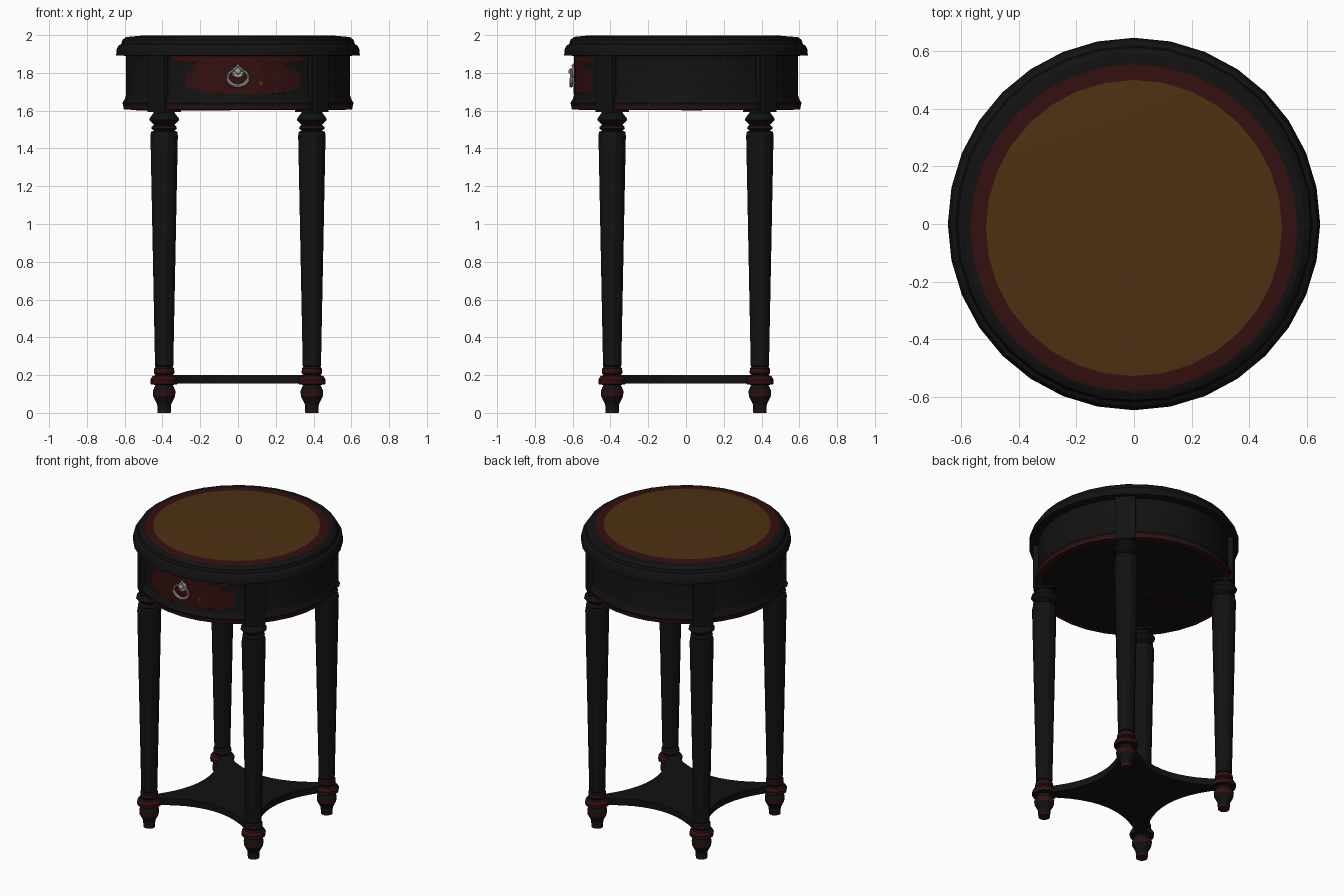
import bpy, bmesh, math
from mathutils import Matrix, Vector

if "Cube" in bpy.data.objects:
    bpy.data.objects.remove(bpy.data.objects["Cube"])

def material(name, r, g, b):
    m = bpy.data.materials.new(name)
    m.diffuse_color = (r, g, b, 1)
    m.use_nodes = True
    m.node_tree.nodes["Principled BSDF"].inputs["Base Color"].default_value = m.diffuse_color
    return m

BLACK = material("black paint", 0.006, 0.006, 0.006)
RED = material("dark red wear", 0.034, 0.005, 0.005)
BROWN = material("brown top", 0.076, 0.030, 0.006)
METAL = material("pale metal", 0.42, 0.40, 0.35)
PALETTE = [BLACK, RED, BROWN, METAL]
K, R, B, M = range(4)

def finish(name, bm, smooth=None):
    bmesh.ops.recalc_face_normals(bm, faces=bm.faces)
    me = bpy.data.meshes.new(name)
    bm.to_mesh(me)
    bm.free()
    for m in PALETTE:
        me.materials.append(m)
    ob = bpy.data.objects.new(name, me)
    bpy.context.collection.objects.link(ob)
    if smooth:
        bpy.ops.object.select_all(action='DESELECT')
        ob.select_set(True)
        bpy.context.view_layer.objects.active = ob
        bpy.ops.object.shade_smooth_by_angle(angle=math.radians(smooth))
    return ob

def lathe(name, profile, sides, at=(0, 0), smooth=None, phase=0):
    """profile: (radius, z, colour of the band above, optional y shift)"""
    bm = bmesh.new()
    rings = []
    for p in profile:
        dy = p[3] if len(p) > 3 else 0
        rings.append([bm.verts.new((at[0] + p[0] * math.cos(phase + math.tau * i / sides),
                                    at[1] + dy + p[0] * math.sin(phase + math.tau * i / sides), p[1]))
                      for i in range(sides)])
    for p, a, b in zip(profile, rings, rings[1:]):
        for i in range(sides):
            j = (i + 1) % sides
            bm.faces.new((a[i], a[j], b[j], b[i])).material_index = p[2]
    bm.faces.new(rings[0]).material_index = profile[0][2]
    bm.faces.new(rings[-1]).material_index = profile[-1][2]
    return finish(name, bm, smooth)

SIDES = 32
# round top with a worn red ring and a brown field
lathe("table_top", [(0.58, 1.89, K), (0.645, 1.892, K), (0.643, 1.925, K), (0.632, 1.945, K),
                    (0.618, 1.953, K), (0.612, 1.975, K), (0.592, 1.99, K),
                    (0.567, 1.992, R, -0.014), (0.513, 1.997, B, -0.014)], SIDES, smooth=30)

# drum apron with flared foot moulding
lathe("apron", [(0.565, 1.612, K), (0.605, 1.61, R), (0.608, 1.627, K), (0.612, 1.64, K),
                (0.60, 1.66, K), (0.592, 1.685, K), (0.592, 1.892, K)], SIDES, smooth=30)
lathe("apron_bottom_rim", [(0.57, 1.606, R), (0.604, 1.606, R), (0.604, 1.611, R)], SIDES)
lathe("apron_bottom_panel", [(0.568, 1.604, K), (0.568, 1.61, K)], SIDES)

# worn stripe under the drum
bm = bmesh.new()
bmesh.ops.create_cube(bm, size=1, matrix=Matrix.Translation((-0.29, 0.03, 1.603))
                      @ Matrix.Rotation(math.radians(-9), 4, 'Z') @ Matrix.Diagonal((0.5, 0.03, 0.004, 1)))
for f in bm.faces:
    f.material_index = R
finish("underside_stripe", bm)

# worn red drawer front, wrapped on the facets of the drum
def on_drum(x, z, lift):
    a = math.asin(x / 0.592)
    step = math.tau / SIDES
    off = (a % step) - step / 2
    r = 0.592 * math.cos(step / 2) / math.cos(off) + lift
    return (r * math.sin(a), -r * math.cos(a), z)

rows = [(1.89, -0.35, 0.38), (1.865, -0.345, 0.37), (1.848, -0.24, 0.25), (1.83, -0.215, 0.24),
        (1.815, -0.24, 0.31), (1.79, -0.275, 0.33), (1.72, -0.28, 0.32), (1.695, -0.20, 0.25),
        (1.687, -0.12, 0.17)]
bm = bmesh.new()
N = 28
grid = [[bm.verts.new(on_drum(a + (b - a) * i / N, z, 0.003)) for i in range(N + 1)] for z, a, b in rows]
for u, v in zip(grid, grid[1:]):
    for i in range(N):
        bm.faces.new((u[i], v[i], v[i + 1], u[i + 1])).material_index = R
finish("drawer_front_wear", bm)

bm = bmesh.new()
bmesh.ops.create_circle(bm, cap_ends=True, segments=10, radius=0.012,
                        matrix=Matrix.Translation(Vector(on_drum(0.12, 1.745, 0.006)))
                        @ Matrix.Rotation(math.radians(11), 4, 'Z') @ Matrix.Rotation(math.pi / 2, 4, 'X'))
for f in bm.faces:
    f.material_index = B
finish("drawer_spot", bm)

# drawer handle: rosette, knob and hanging ring
bm = bmesh.new()
tilt = Matrix.Rotation(math.pi / 2, 4, 'X')
bmesh.ops.create_cone(bm, cap_ends=True, segments=16, radius1=0.034, radius2=0.026, depth=0.014,
                      matrix=Matrix.Translation((0, -0.597, 1.803)) @ tilt)
bmesh.ops.create_uvsphere(bm, u_segments=12, v_segments=8, radius=0.016,
                          matrix=Matrix.Translation((0, -0.607, 1.808)))
bmesh.ops.create_uvsphere(bm, u_segments=8, v_segments=6, radius=0.009,
                          matrix=Matrix.Translation((0, -0.597, 1.837)))
ring = []
for i in range(28):
    a = math.tau * i / 28
    tube = 0.010 if math.sin(a) < 0 else 0.007
    ring.append([bm.verts.new(((0.054 + tube * math.cos(t)) * math.cos(a), -0.608 + tube * math.sin(t),
                               1.775 + (0.043 + tube * math.cos(t)) * math.sin(a)))
                 for t in (math.tau * k / 8 for k in range(8))])
for i in range(28):
    a, b = ring[i], ring[(i + 1) % 28]
    for k in range(8):
        bm.faces.new((a[k], b[k], b[(k + 1) % 8], a[(k + 1) % 8]))
for f in bm.faces:
    f.material_index = M
finish("drawer_handle", bm, 35)

# turned legs with corner blocks
leg = [(0.036, 0, R), (0.037, 0.015, K), (0.038, 0.045, K), (0.060, 0.088, R), (0.062, 0.115, K),
       (0.048, 0.148, K), (0.074, 0.152, R), (0.076, 0.175, R), (0.064, 0.194, K), (0.048, 0.20, K),
       (0.056, 0.211, R), (0.055, 0.235, K), (0.046, 0.245, K), (0.050, 0.25, K), (0.075, 1.468, K),
       (0.072, 1.488, K), (0.056, 1.494, K), (0.070, 1.505, R), (0.068, 1.515, K), (0.056, 1.525, K),
       (0.082, 1.55, K), (0.080, 1.56, K), (0.058, 1.588, K), (0.058, 1.60, K)]
for fb, sy in (("front", -1), ("back", 1)):
    for lr, sx in (("left", -1), ("right", 1)):
        x, y = 0.391 * sx, 0.391 * sy
        lathe(f"{fb}_{lr}_leg", leg, 12, (x, y), phase=math.pi / 12)
        bm = bmesh.new()
        bmesh.ops.create_cube(bm, size=1, matrix=Matrix.Translation((x, y, 1.742))
                              @ Matrix.Rotation(math.pi / 4, 4, 'Z') @ Matrix.Diagonal((0.125, 0.125, 0.30, 1)))
        finish(f"{fb}_{lr}_block", bm)

# low shelf with four hollow sides
bm = bmesh.new()
pts = []
for q in range(4):
    rot = Matrix.Rotation(q * math.pi / 2, 3, 'Z')
    for i in range(13):
        t = i / 6 - 1
        pts.append(rot @ Vector((0.36 * t, -(0.258 + 0.142 * t * t), 0.155)))
face = bm.faces.new([bm.verts.new(p) for p in pts])
up = bmesh.ops.extrude_face_region(bm, geom=[face])
bmesh.ops.translate(bm, vec=(0, 0, 0.045), verts=[v for v in up["geom"] if isinstance(v, bmesh.types.BMVert)])
finish("shelf", bm)
